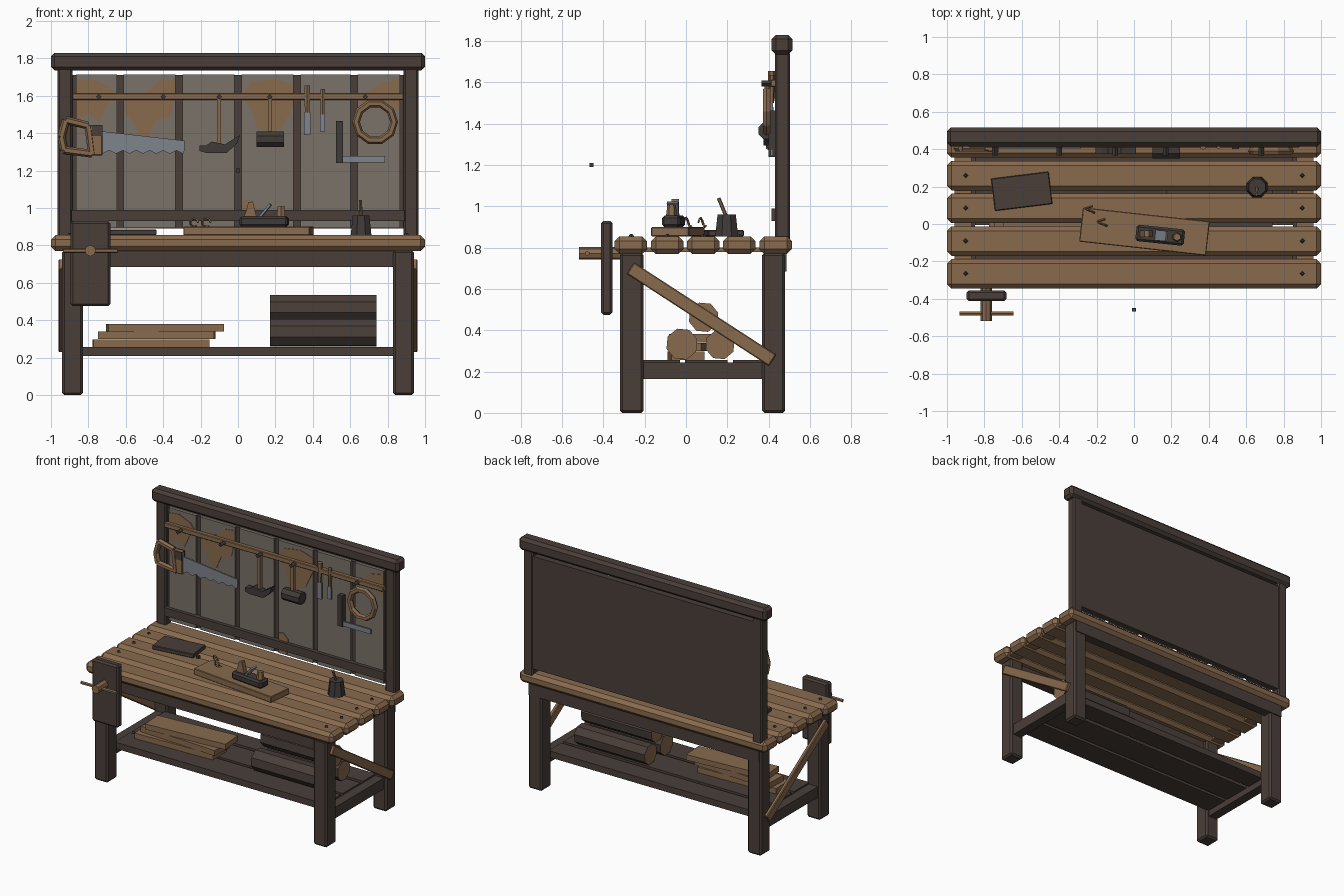
import bpy, bmesh, math
from mathutils import Vector, Matrix

if "Cube" in bpy.data.objects:
    bpy.data.objects.remove(bpy.data.objects["Cube"])


def material(name, r, g, b):
    m = bpy.data.materials.new(name)
    m.use_nodes = True
    m.diffuse_color = (r, g, b, 1)
    m.node_tree.nodes["Principled BSDF"].inputs["Base Color"].default_value = (r, g, b, 1)
    return m


WOOD = material("warm wood", .25, .145, .075)
DARK = material("dark timber", .067, .049, .041)
GREY = material("weathered grey board", .195, .168, .138)
STEEL = material("steel", .21, .23, .265)
IRON = material("dark iron", .05, .043, .04)


def finish(name, bm, mats, bevel=0):
    if bevel:
        bmesh.ops.bevel(bm, geom=bm.edges[:], offset=bevel, segments=1, affect='EDGES')
    bmesh.ops.recalc_face_normals(bm, faces=bm.faces[:])
    me = bpy.data.meshes.new(name)
    bm.to_mesh(me)
    bm.free()
    for m in mats:
        me.materials.append(m)
    ob = bpy.data.objects.new(name, me)
    bpy.context.collection.objects.link(ob)
    return ob


def box(name, xs, ys, zs, mat, bevel=0, yaw=0):
    """Box from ranges, turned about its own vertical axis."""
    bm = bmesh.new()
    bmesh.ops.create_cube(bm, size=1)
    bmesh.ops.scale(bm, vec=(xs[1] - xs[0], ys[1] - ys[0], zs[1] - zs[0]), verts=bm.verts)
    ob = finish(name, bm, [mat], bevel)
    ob.location = [(a + b) / 2 for a, b in (xs, ys, zs)]
    ob.rotation_euler.z = math.radians(yaw)
    return ob


def rod(name, a, b, r, mat, sides=8, r2=None, cap=None, turn=0):
    """Faceted rod between two points, with an optional end colour."""
    a, b = Vector(a), Vector(b)
    bm = bmesh.new()
    bmesh.ops.create_cone(bm, cap_ends=True, segments=sides, radius1=r,
                          radius2=r if r2 is None else r2, depth=(b - a).length)
    bmesh.ops.rotate(bm, matrix=Matrix.Rotation(turn, 3, 'Z'), verts=bm.verts)
    if cap:
        for f in bm.faces:
            f.material_index = int(abs(f.normal.z) > .9)
    ob = finish(name, bm, [mat, cap] if cap else [mat])
    ob.location = (a + b) / 2
    ob.rotation_euler = (b - a).to_track_quat('Z', 'Y').to_euler()
    return ob


def cutout(name, points, y0, y1, mat):
    """Flat outline in the xz plane, extruded from y0 to y1."""
    bm = bmesh.new()
    face = bm.faces.new([bm.verts.new((x, y0, z)) for x, z in points])
    out = bmesh.ops.extrude_face_region(bm, geom=[face])
    new = [v for v in out["geom"] if isinstance(v, bmesh.types.BMVert)]
    bmesh.ops.translate(bm, vec=(0, y1 - y0, 0), verts=new)
    return finish(name, bm, [mat])


# Table top planks with bolts, and battens joining them
for i in range(5):
    y = -.345 + i * .175
    box(f"top_plank_{i}", (-1, 1), (y, y + .157), (.77, .855), WOOD, .024)
    if i < 4:
        for s in (-1, 1):
            rod("plank_bolt", (s * .9, y + .08, .85), (s * .9, y + .08, .866), .017, IRON, 4, .006)

# Legs, posts, side rails and braces, mirrored
for side, s in (("left", 1), ("right", -1)):
    def span(a, b):
        return tuple(sorted((s * a, s * b)))
    box(side + "_batten", span(.87, .96), (-.33, .49), (.78, .80), WOOD)
    box(side + "_front_leg", span(.83, .94), (-.32, -.205), (0, .775), DARK, .012)
    box(side + "_back_leg", span(.83, .94), (.368, .48), (0, .775), DARK, .012)
    box(side + "_back_post", span(.885, .965), (.43, .503), (.8, 1.75), DARK, .01)
    box(side + "_shelf_rail", span(.85, .92), (-.21, .37), (.165, .245), DARK)
    brace = box(side + "_brace", span(.935, .96), (-.335, .485), (.445, .51), WOOD, .005)
    brace.rotation_euler.x = math.radians(-33)

box("front_apron", (-.86, .86), (-.30, -.24), (.685, .775), DARK)
box("back_apron", (-.93, .93), (.42, .487), (.685, .775), DARK)
for i, ys in enumerate(((-.21, -.03), (-.005, .2), (.228, .375))):
    box(f"shelf_slat_{i}", (-.85, .85), ys, (.21, .257), DARK)

# Back wall
box("top_beam", (-1, 1), (.415, .515), (1.735, 1.83), DARK, .02)
box("back_panel", (-.89, .89), (.455, .498), (.89, 1.712), DARK)
edges = [-.885, -.63, -.315, 0, .315, .62, .885]
for i in range(6):
    box(f"wall_board_{i}", (edges[i] + .018, edges[i + 1] - .018), (.44, .456), (.892, 1.715), GREY)
box("wall_rail", (-.89, .89), (.415, .45), (.93, .99), DARK)
box("tool_rail", (-.885, .885), (.41, .442), (1.578, 1.613), WOOD, .004)
for x in (-.745, -.4, -.1, .17, .68):
    rod("tool_peg", (x, .42, 1.595), (x, .365, 1.595), .015, IRON, 4)

# Worn patches on the wall boards
patches = [
    [(-.865, 1.6), (-.865, 1.68), (-.78, 1.69), (-.69, 1.65), (-.65, 1.6)],
    [(-.61, 1.6), (-.6, 1.5), (-.56, 1.46), (-.52, 1.38), (-.48, 1.38), (-.44, 1.47),
     (-.36, 1.49), (-.335, 1.6), (-.335, 1.69), (-.42, 1.68), (-.48, 1.62)],
    [(.02, 1.6), (.07, 1.53), (.1, 1.43), (.17, 1.4), (.24, 1.43), (.295, 1.55),
     (.295, 1.66), (.2, 1.69), (.07, 1.67)],
    [(.645, 1.6), (.66, 1.55), (.75, 1.57), (.865, 1.52), (.865, 1.69), (.76, 1.67), (.7, 1.62)],
    [(-.865, 1.46), (-.8, 1.5), (-.74, 1.46), (-.7, 1.55), (-.65, 1.6), (-.865, 1.6)],
    [(.02, .9), (.09, .9), (.1, 1.01), (.06, 1.05), (.02, 1.04)],
]
for p in patches:
    cutout("worn_patch", p, .436, .441, WOOD)

# Hand saw
grip = [(-.92, 1.47), (-.80, 1.44), (-.78, 1.29), (-.93, 1.31), (-.945, 1.38)]
for i, (x, z) in enumerate(grip):
    x2, z2 = grip[(i + 1) % 5]
    rod("saw_grip", (x, .405, z), (x2, .405, z2), .021, WOOD, 6)
box("saw_cheek", (-.8, -.725), (.39, .42), (1.28, 1.445), WOOD, .005)
box("saw_clamp", (-.78, -.725), (.385, .425), (1.385, 1.445), DARK)
teeth = [(-.725 + i * .036, 1.29 + (i % 2) * .018) for i in range(13)]
cutout("saw_blade", [(-.725, 1.41)] + teeth + [(-.285, 1.31), (-.285, 1.36)], .4, .41, STEEL)

# Hammer and mallet
box("hammer_handle", (-.112, -.09), (.385, .41), (1.33, 1.59), WOOD)
cutout("hammer_head", [(-.205, 1.305), (-.205, 1.335), (-.17, 1.335), (-.14, 1.355), (-.07, 1.34),
                       (.01, 1.39), (-.005, 1.345), (-.06, 1.295), (-.17, 1.295)], .375, .42, IRON)
box("mallet_handle", (.16, .182), (.38, .405), (1.4, 1.59), WOOD)
rod("mallet_head", (.1, .393, 1.367), (.245, .393, 1.367), .045, IRON, 8, turn=math.pi / 8)

# Chisels
for x, w, top, joint, tip in ((.37, .018, 1.655, 1.51, 1.39), (.452, .014, 1.635, 1.5, 1.41)):
    rod("chisel_handle", (x, .415, joint), (x, .415, top), w * .8, WOOD, 6, w)
    box("chisel_blade", (x - w, x + w), (.41, .42), (tip, joint), STEEL)

# Try square and hoop
box("square_stock", (.525, .562), (.4, .435), (1.24, 1.465), IRON)
box("square_blade", (.56, .785), (.41, .42), (1.243, 1.277), STEEL)
bpy.ops.mesh.primitive_torus_add(location=(.733, .39, 1.46), rotation=(math.pi / 2, 0, 0), major_radius=.102,
                                 minor_radius=.021, major_segments=10, minor_segments=6)
hoop = bpy.context.object
hoop.name = "hoop"
hoop.data.materials.append(WOOD)

# Vise
box("vise_jaw", (-.895, -.683), (-.412, -.355), (.475, .93), DARK, .012)
rod("vise_screw", (-.79, -.3, .772), (-.79, -.518, .772), .03, WOOD)
rod("vise_handle", (-.932, -.478, .772), (-.645, -.478, .772), .012, WOOD, 6)

# Things on the table
box("dark_slab", (-.755, -.445), (.088, .262), (.855, .885), DARK, .004, 7)
box("work_board", (-.285, .397), (-.132, .052), (.855, .9), WOOD, .004, -6.3)
box("plane_body", (.01, .27), (-.104, -.016), (.9, .955), IRON, .012, -6)
rod("plane_knob", (.23, -.07, .95), (.23, -.07, 1.01), .027, WOOD, 6, .02)
cutout("plane_tote", [(.03, .95), (.1, .95), (.09, .99), (.08, 1.035), (.055, 1.03), (.045, .99)],
       -.07, -.035, WOOD)
iron = box("plane_iron", (.14, .152), (-.09, -.035), (.94, 1.03), STEEL, 0, -6)
iron.rotation_euler.y = math.radians(40)
for x, y, r in ((-.235, .06, .022), (-.17, -.01, .024)):
    for k in range(6):
        a, b = k * .9, (k + 1) * .9
        rod("shaving", (x + r * math.cos(a), y + k * .006, .922 + r * math.sin(a)),
            (x + r * math.cos(b), y + k * .006 + .006, .922 + r * math.sin(b)), .006, WOOD, 4)
rod("glue_pot", (.658, .197, .855), (.658, .197, .96), .06, IRON, 8, .048, turn=math.pi / 8)
rod("pot_brush", (.658, .195, .95), (.655, .158, 1.04), .009, WOOD, 6)

# Boards and logs on the shelf
for i, (x, y, yaw) in enumerate(((-.465, .0, 2), (-.435, .01, -3), (-.39, .02, 4))):
    z = .257 + i * .042
    box(f"spare_board_{i}", (x - .31, x + .31), (y - .08, y + .08), (z, z + .04), WOOD, 0, yaw)
for y, z, r in ((-.02, .333, .078), (.165, .33, .073), (.085, .463, .074)):
    rod("log", (.17, y, z), (.74, y, z), r, DARK, 8, cap=WOOD, turn=.3)

# Small loose cube in front
box("loose_cube", (-.01, .01), (-.468, -.448), (1.19, 1.21), IRON)
